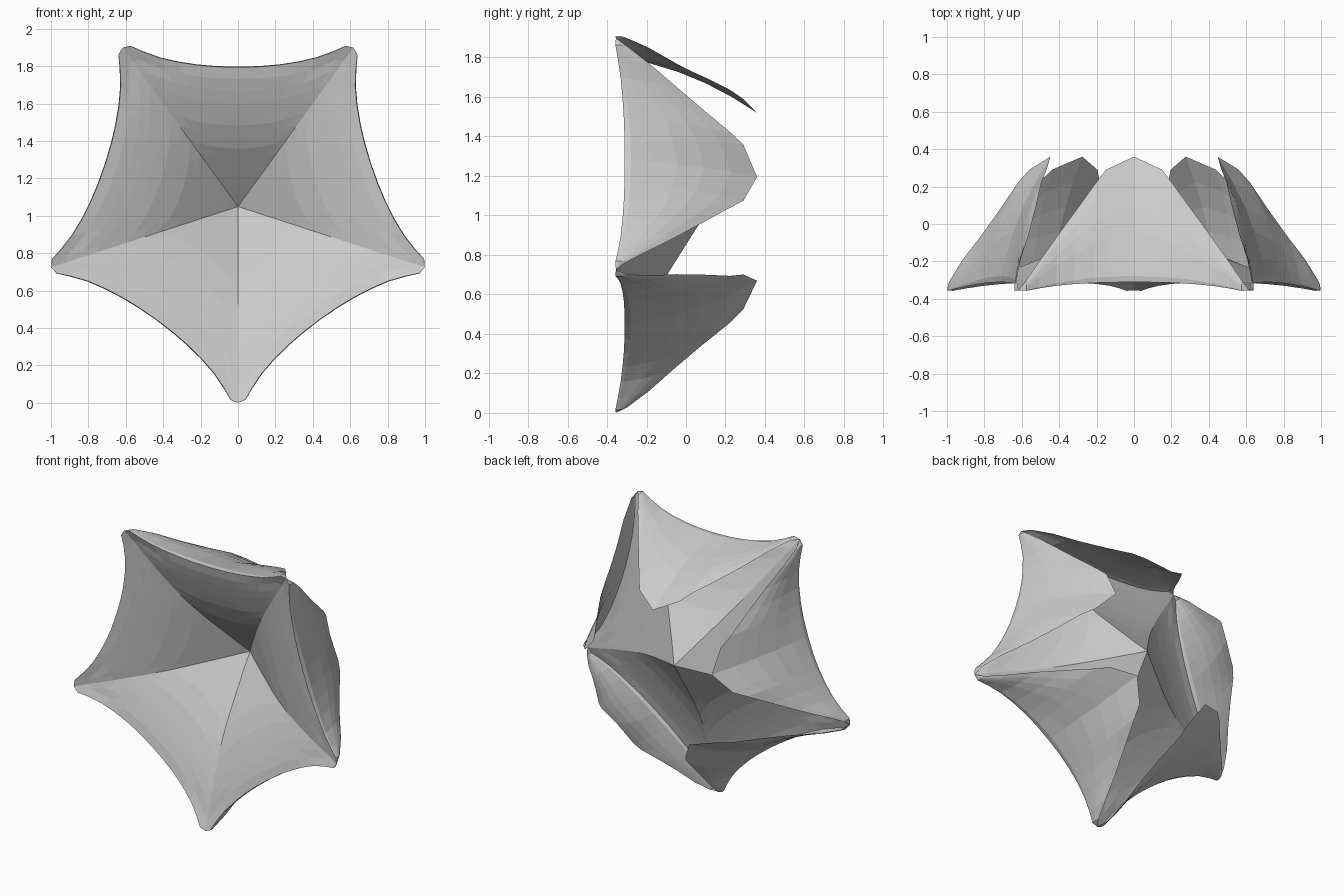
import bpy, bmesh, math

if "Cube" in bpy.data.objects:
    bpy.data.objects.remove(bpy.data.objects["Cube"])

CZ = 1.05  # height of the star centre
# half a sector: rim fold (across, outward) and free flap edge (across, outward, depth)
RIM = [(0, .745), (.12, .748), (.22, .757), (.32, .772), (.42, .795), (.51, .828), (.575, .858), (.617, .849)]
EDGE = [(0, .47, .36), (.15, .54, .29), (.2, .585, .225), (.3, .65, .087), (.4, .72, -.05),
        (.5, .80, -.19), (.575, .847, -.3), (.617, .849, -.358)]
# bowl depth as a function of outward distance
DEPTH = [(0, .13), (.04, .095), (.16, 0), (.315, -.12), (.45, -.2), (.6, -.265), (.7, -.302), (.75, -.312), (.86, -.358)]


def depth(v):
    for (a, ya), (b, yb) in zip(DEPTH, DEPTH[1:]):
        if v <= b:
            return ya + (yb - ya) * (v - a) / (b - a)
    return DEPTH[-1][1]


def column(i):
    """Points from the centre, over the rim fold, to the free edge of the flap."""
    s = -1 if i < 0 else 1
    (ru, rv), (eu, ev, ey) = RIM[abs(i)], EDGE[abs(i)]
    pts = [(s * ru * k / 12, rv * k / 12, depth(rv * k / 12)) for k in range(13)]
    ry = pts[-1][2]
    w = 1 - abs(i) / 7
    for t in (.05, .2, .4, .6, .8, 1):
        bulge = 4 * t * (1 - t) * .045 * w + (.008 * w if t < .1 else 0)
        pts.append((s * (ru + (eu - ru) * t), rv + (ev - rv) * t + bulge, ry + (ey - ry) * t))
    return pts


bm = bmesh.new()
cols = [column(i) for i in range(-7, 8)]
# five equal sectors around the centre
for n in range(5):
    a = math.radians(72 * n)
    c, s = math.cos(a), math.sin(a)
    grid = [[bm.verts.new((u * c - v * s, y, CZ + u * s + v * c)) for u, v, y in col] for col in cols]
    for p, q in zip(grid, grid[1:]):
        for j in range(len(p) - 1):
            bm.faces.new((p[j], q[j], q[j + 1], p[j + 1]))
bmesh.ops.remove_doubles(bm, verts=bm.verts, dist=.003)
bmesh.ops.recalc_face_normals(bm, faces=bm.faces)
zmin = min(v.co.z for v in bm.verts)
bmesh.ops.translate(bm, verts=bm.verts, vec=(0, 0, -zmin))

mesh = bpy.data.meshes.new("star_shell")
bm.to_mesh(mesh)
bm.free()
obj = bpy.data.objects.new("star_shell", mesh)
bpy.context.collection.objects.link(obj)
